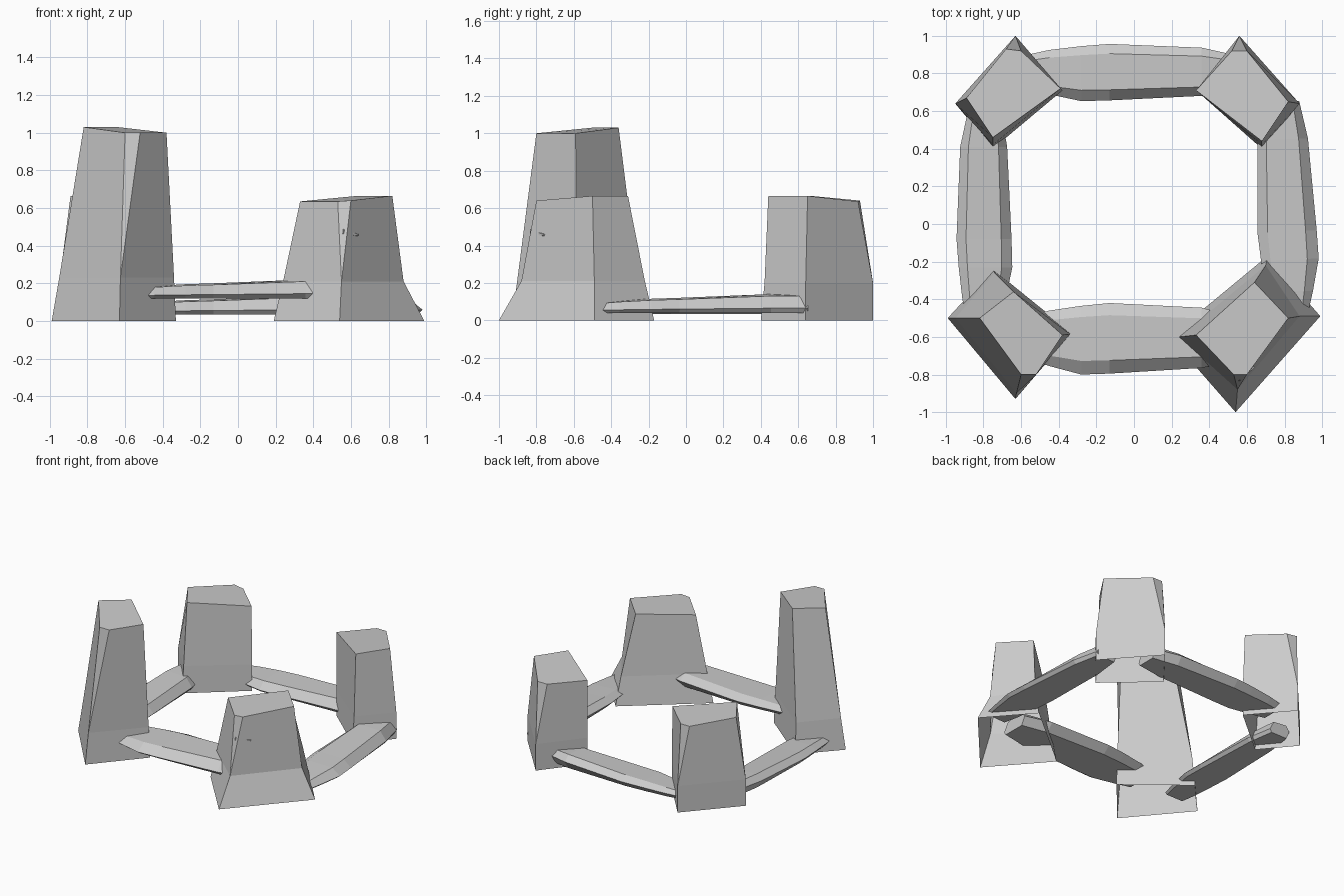
import bpy, bmesh
from mathutils import Matrix, Vector
from math import radians

if "Cube" in bpy.data.objects:
    bpy.data.objects.remove(bpy.data.objects["Cube"])


def finish(bm, name):
    bmesh.ops.recalc_face_normals(bm, faces=bm.faces)
    me = bpy.data.meshes.new(name)
    bm.to_mesh(me)
    bm.free()
    ob = bpy.data.objects.new(name, me)
    bpy.context.collection.objects.link(ob)
    return ob


# Stone pillar: open bottom, flared foot, one top corner chamfered.
# Corners run counter-clockwise: left, front, right, back.
def pillar(name, base, waist, waist_z, top, cut):
    bm = bmesh.new()
    b = [bm.verts.new((x, y, 0)) for x, y in base]
    w = [bm.verts.new((x, y, waist_z)) for x, y in waist]
    t = [bm.verts.new(p) for p in top]
    for i in range(4):
        j = (i + 1) % 4
        bm.faces.new((b[i], b[j], w[j], w[i]))
        a = i if i < cut else i + 1          # last top vertex of corner i
        c = j if j <= cut else j + 1         # first top vertex of corner j
        bm.faces.new((w[i], w[j], t[c], t[a]))
    bm.faces.new((w[cut], t[cut + 1], t[cut]))
    bm.faces.new(t)
    return finish(bm, name)


pillar("front_left_pillar",
       [(-.99, -.50), (-.63, -.93), (-.33, -.58), (-.75, -.24)],
       [(-.95, -.50), (-.625, -.90), (-.34, -.585), (-.74, -.26)], .23,
       [(-.82, -.50, 1.03), (-.60, -.80, 1.0), (-.52, -.80, 1.0),
        (-.38, -.59, 1.0), (-.64, -.36, 1.03)], 1)
pillar("front_right_pillar",
       [(.19, -.60), (.54, -1.0), (.99, -.49), (.71, -.17)],
       [(.24, -.60), (.55, -.88), (.88, -.49), (.70, -.22)], .21,
       [(.33, -.59, .635), (.53, -.80, .635), (.60, -.80, .64),
        (.82, -.50, .665), (.64, -.31, .665)], 1)
pillar("back_right_pillar",
       [(.33, .71), (.68, .40), (.88, .64), (.56, 1.0)],
       [(.33, .71), (.68, .42), (.88, .64), (.56, 1.0)], .2,
       [(.33, .71, .635), (.68, .44, .665), (.82, .65, .665),
        (.60, .92, .635), (.52, .92, .635)], 3)
pillar("back_left_pillar",
       [(-.95, .64), (-.75, .40), (-.38, .71), (-.63, 1.0)],
       [(-.95, .64), (-.75, .42), (-.38, .71), (-.63, 1.0)], .2,
       [(-.89, .67, .665), (-.75, .46, .665), (-.39, .72, .635),
        (-.60, .92, .635), (-.68, .93, .64)], 3)


# Rough hewn connecting beam: hexagonal section swept through a few stations
# (position, outer half width, inner half width, height)
def beam(name, centre, angle, width=1):
    section = [(-.85, 0), (-1, .25), (-.62, .9), (.66, 1), (1, .6), (.7, 0)]
    stations = [(-.56, .11, .12, .055), (-.45, .145, .15, .065), (-.28, .19, .175, .075),
                (-.13, .185, .19, .08), (.36, .155, .165, .10), (.56, .11, .11, .10)]
    bm = bmesh.new()
    rings = [[bm.verts.new((u, o * width * (a if o < 0 else b), z * h)) for o, z in section]
             for u, a, b, h in stations]
    for r, q in zip(rings, rings[1:]):
        for i in range(6):
            j = (i + 1) % 6
            bm.faces.new((r[i], r[j], q[j], q[i]))
    bm.faces.new(rings[0])
    bm.faces.new(rings[-1])
    bm.transform(Matrix.Translation(Vector(centre)) @ Matrix.Rotation(radians(angle), 4, 'Z'))
    return finish(bm, name)


beam("front_beam", (0, -.61, .12), 0)
beam("back_beam", (0, .805, .035), 0, .8)
beam("right_beam", (.81, .09, .04), 92.5, .84)
beam("left_beam", (-.795, .05, .035), 90, .78)

# Small stone chip on the front right pillar
bm = bmesh.new()
bmesh.ops.create_cone(bm, cap_ends=True, segments=5, radius1=.02, radius2=.006, depth=.11)
bm.transform(Matrix.Translation((.595, -.79, .465)) @ Matrix.Rotation(radians(35), 4, 'Z')
             @ Matrix.Rotation(radians(100), 4, 'Y'))
finish(bm, "stone_chip")
